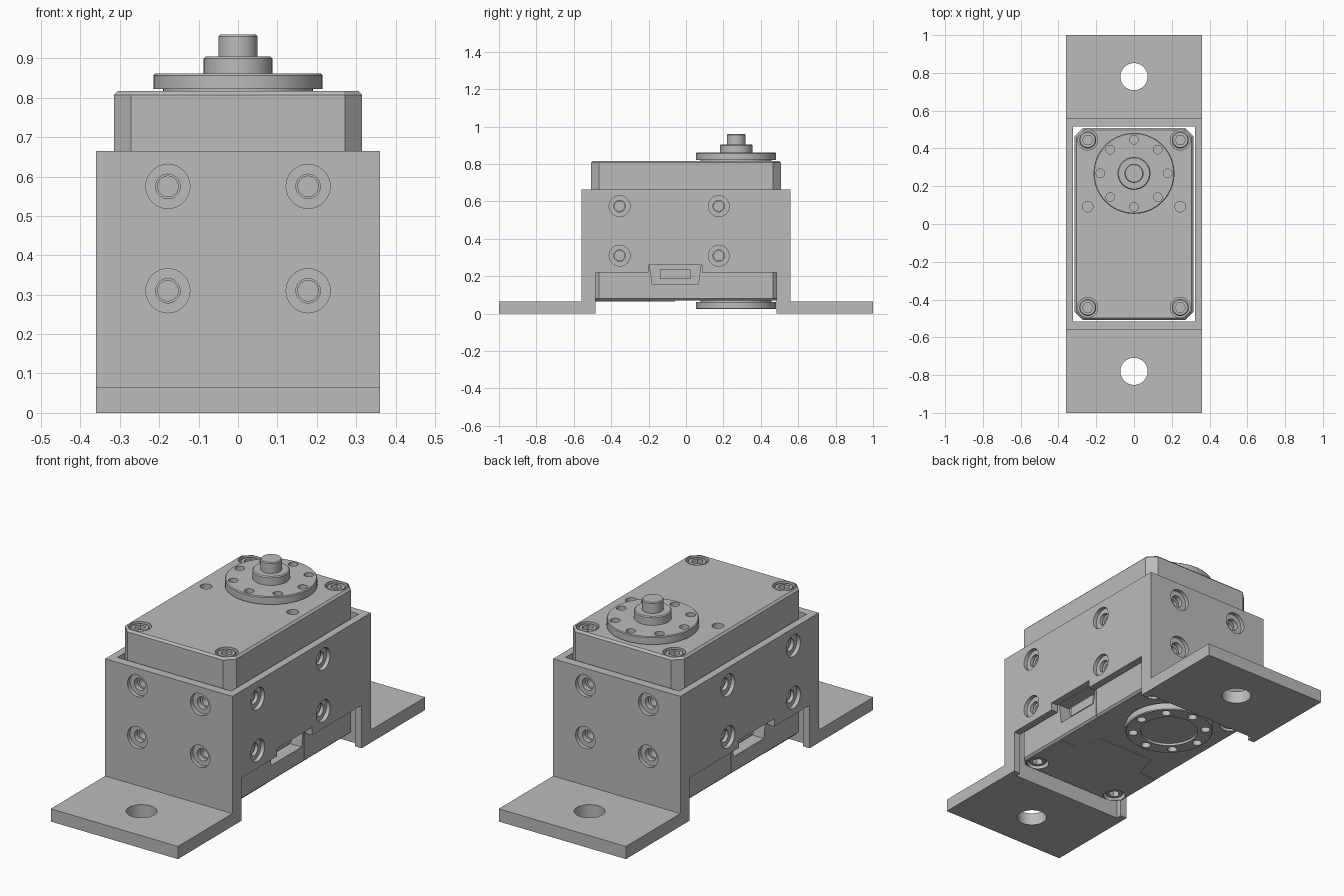
import bpy, bmesh, math
from mathutils import Matrix, Vector

cube = bpy.data.objects.get("Cube")
if cube:
    bpy.data.objects.remove(cube, do_unlink=True)

grey = bpy.data.materials.new("plain grey")
grey.use_nodes = True
grey.diffuse_color = (0.5, 0.5, 0.5, 1)
grey.node_tree.nodes["Principled BSDF"].inputs["Base Color"].default_value = (0.5, 0.5, 0.5, 1)


def lathe(bm, profile, pos=(0, 0, 0), axis=(0, 0, 1), n=32):
    """Revolve (radius, height) points into a closed solid along an axis."""
    m = Matrix.Translation(pos) @ Vector(axis).to_track_quat('Z', 'Y').to_matrix().to_4x4()
    rings = []
    for r, h in profile:
        rings.append([bm.verts.new(m @ Vector((r * math.cos(math.tau * i / n),
                                               r * math.sin(math.tau * i / n), h)))
                      for i in range(n)])
    for a, b in zip(rings, rings[1:]):
        for i in range(n):
            j = (i + 1) % n
            bm.faces.new((a[i], a[j], b[j], b[i]))
    bm.faces.new(rings[0])
    bm.faces.new(rings[-1])


def prism(bm, outline, lo, hi, along='x'):
    """Extrude an outline along x (points are y, z) or along z (points are x, y)."""
    def point(p, d):
        return (d, p[0], p[1]) if along == 'x' else (p[0], p[1], d)
    a = [bm.verts.new(point(p, lo)) for p in outline]
    b = [bm.verts.new(point(p, hi)) for p in outline]
    for i in range(len(a)):
        j = (i + 1) % len(a)
        bm.faces.new((a[i], a[j], b[j], b[i]))
    bm.faces.new(a)
    bm.faces.new(b)


def rect(x0, x1, y0, y1):
    return [(x0, y0), (x1, y0), (x1, y1), (x0, y1)]


def make(name, bm):
    bmesh.ops.recalc_face_normals(bm, faces=bm.faces)
    me = bpy.data.meshes.new(name)
    bm.to_mesh(me)
    bm.free()
    me.materials.append(grey)
    ob = bpy.data.objects.new(name, me)
    bpy.context.collection.objects.link(ob)
    return ob


def cut(target, bm):
    """Subtract the solids in bm from the target."""
    cutter = make("cutter", bm)
    cutter.hide_render = True
    mod = target.modifiers.new("cut", 'BOOLEAN')
    mod.operation = 'DIFFERENCE'
    mod.solver = 'EXACT'
    mod.object = cutter
    bpy.context.view_layer.objects.active = target
    bpy.ops.object.modifier_apply(modifier=mod.name)
    bpy.data.objects.remove(cutter, do_unlink=True)


# Shared positions
WALL_HOLES = []
for z in (0.31, 0.575):
    for s in (-1, 1):
        WALL_HOLES += [((0.178 * t, 0.56 * s, z), (0, s, 0)) for t in (-1, 1)]
        WALL_HOLES += [((0.36 * s, y, z), (s, 0, 0)) for y in (-0.355, 0.175)]
CORNERS = [(x, y) for x in (-0.245, 0.245) for y in (-0.442, 0.445)]
AXIS_Y = 0.268
TOP, BOTTOM = 0.817, 0.07

# Bracket: hat-shaped side profile, open box inside, mounting feet
half = [(0.485, 0), (1, 0), (1, 0.065), (0.56, 0.065), (0.56, 0.665)]
outline = half + [(-y, z) for y, z in reversed(half)]
outline += [(-0.485, 0.22), (-0.2, 0.22), (-0.2, 0.26), (0.085, 0.26), (0.085, 0.22), (0.485, 0.22)]
bm = bmesh.new()
prism(bm, outline, -0.36, 0.36)
bracket = make("mounting_bracket", bm)
bm = bmesh.new()
prism(bm, rect(-0.322, 0.322, -0.515, 0.515), -0.1, 0.9, 'z')
cut(bracket, bm)
bm = bmesh.new()
for y in (-0.78, 0.78):
    lathe(bm, [(0.072, -0.1), (0.072, 0.1)], (0, y, 0.03))
for pos, d in WALL_HOLES:
    lathe(bm, [(0.056, 0.02), (0.056, -0.02), (0.031, -0.02), (0.031, -0.06)], pos, d)
cut(bracket, bm)

# Actuator case: chamfered block with softened top and bottom rims
bm = bmesh.new()
rings = []
for inset, z in ((0.01, BOTTOM), (0, BOTTOM + 0.01), (0, TOP - 0.01), (0.01, TOP)):
    x, y, c = 0.315 - inset, 0.508 - inset, 0.044 - inset * 0.59
    pts = [(x, y - c), (x - c, y), (c - x, y), (-x, y - c),
           (-x, c - y), (c - x, -y), (x - c, -y), (x, c - y)]
    rings.append([bm.verts.new((px, py, z)) for px, py in pts])
for a, b in zip(rings, rings[1:]):
    for i in range(8):
        j = (i + 1) % 8
        bm.faces.new((a[i], a[j], b[j], b[i]))
bm.faces.new(rings[0])
bm.faces.new(rings[-1])
case = make("actuator_case", bm)


def corner_bores():
    bm = bmesh.new()
    for x, y in CORNERS:
        lathe(bm, [(0.053, 0.05), (0.053, -0.05)], (x, y, TOP))
        lathe(bm, [(0.053, 0.05), (0.053, -0.05)], (x, y, BOTTOM), (0, 0, -1))
    return bm


bm = corner_bores()
for pos, d in WALL_HOLES:
    lathe(bm, [(0.026, 0), (0.026, -0.1)], pos, d)
for s in (-1, 1):
    lathe(bm, [(0.028, 0.05), (0.028, -0.05)], (0.245 * s, 0.092, TOP))
    # connector pocket and case seam on each flank
    lo, hi = sorted((0.25 * s, 0.4 * s))
    prism(bm, [(-0.195, 0.262), (-0.18, 0.155), (0.065, 0.155), (0.08, 0.262)], lo, hi)
    lo, hi = sorted((0.308 * s, 0.4 * s))
    prism(bm, rect(0.084, 0.088, 0, 0.26), lo, hi)
cut(case, bm)

# Connector sockets inside the pockets
bm = bmesh.new()
for lo, hi in ((0.24, 0.285), (-0.285, -0.24)):
    prism(bm, rect(-0.14, 0.025, 0.185, 0.235), lo, hi)
make("connector_sockets", bm)

# Bottom cover plate with a tongue
bm = bmesh.new()
side = [(0.26, -0.495), (0.302, -0.455), (0.302, -0.2), (0.2, -0.195), (0.16, -0.06)]
prism(bm, side + [(-x, y) for x, y in reversed(side)], BOTTOM - 0.004, BOTTOM + 0.001, 'z')
cover = make("bottom_cover", bm)
cut(cover, corner_bores())

# Socket-head screws in the case corners
bm, sockets = bmesh.new(), bmesh.new()
for x, y in CORNERS:
    for z, d in ((TOP, 1), (BOTTOM, -1)):
        lathe(bm, [(0.045, -0.06), (0.045, -0.012), (0.04, -0.005)], (x, y, z), (0, 0, d))
        lathe(sockets, [(0.028, -0.035), (0.028, 0.02)], (x, y, z), (0, 0, d), 6)
screws = make("corner_screws", bm)
cut(screws, sockets)


def horn_holes(z):
    bm = bmesh.new()
    for i in range(8):
        a = math.tau * i / 8
        lathe(bm, [(0.023, -0.03), (0.023, 0.03)],
              (0.178 * math.cos(a), AXIS_Y + 0.178 * math.sin(a), z), n=20)
    return bm


# Output horn with hub and shaft on top
bm = bmesh.new()
lathe(bm, [(0.19, TOP - 0.01), (0.19, 0.822), (0.214, 0.822), (0.214, 0.857), (0.21, 0.861),
           (0.087, 0.861), (0.087, 0.9), (0.082, 0.905), (0.05, 0.905), (0.05, 0.955), (0.046, 0.96)],
      (0, AXIS_Y, 0), n=64)
horn = make("output_horn", bm)
cut(horn, horn_holes(0.861))

# Idler horn underneath, dished in the middle
bm = bmesh.new()
lathe(bm, [(0.19, BOTTOM + 0.01), (0.19, 0.063), (0.214, 0.063), (0.214, 0.029), (0.21, 0.025),
           (0.14, 0.025), (0.14, 0.037)], (0, AXIS_Y, 0), n=64)
idler = make("idler_horn", bm)
cut(idler, horn_holes(0.025))

# Smooth the round surfaces, keep the edges crisp
bpy.ops.object.select_all(action='DESELECT')
for ob in (bracket, case, cover, screws, horn, idler):
    ob.select_set(True)
bpy.context.view_layer.objects.active = bracket
bpy.ops.object.shade_smooth_by_angle(angle=math.radians(30))
